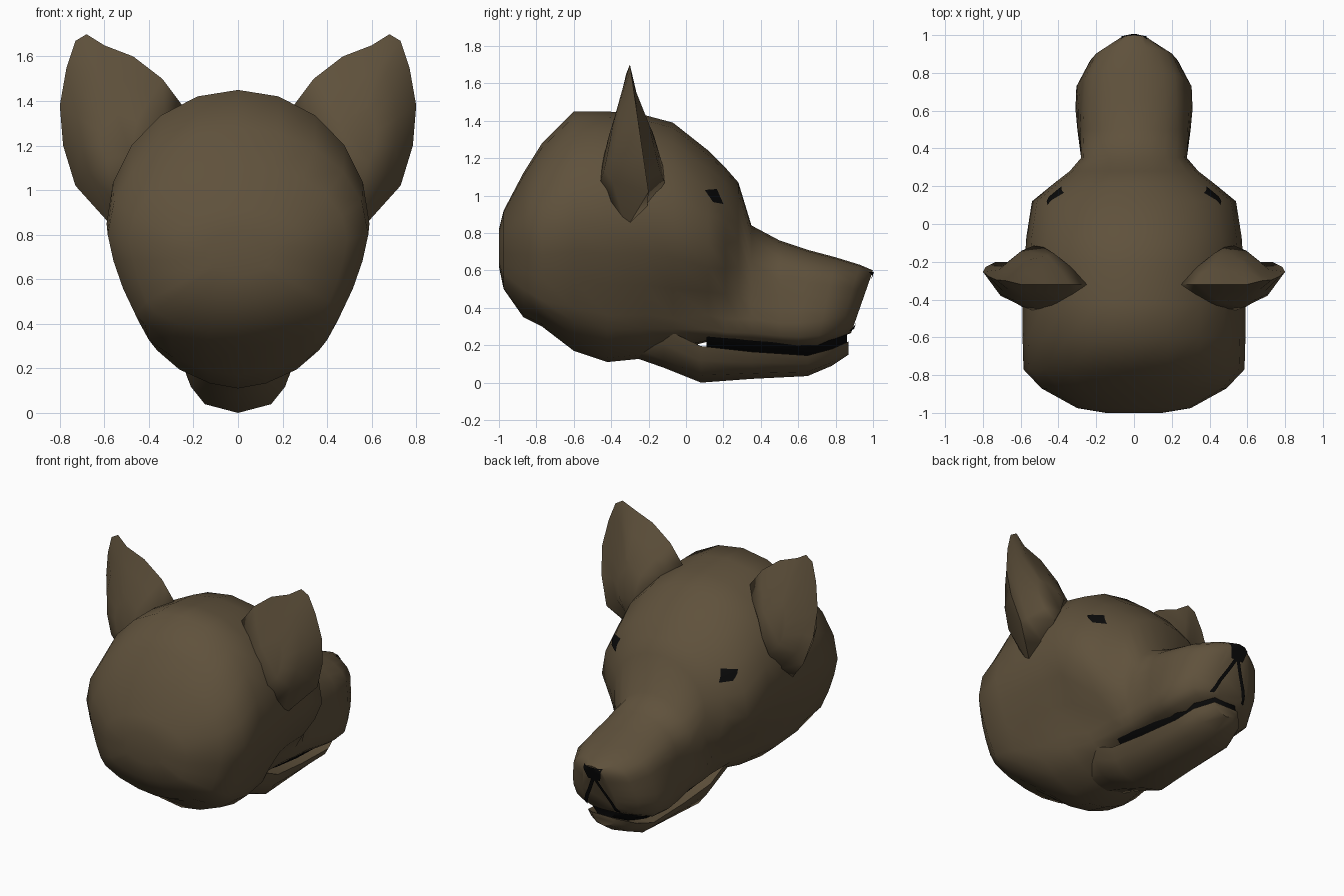
import bpy, bmesh, math
from mathutils import Vector
from mathutils.bvhtree import BVHTree

if "Cube" in bpy.data.objects:
    bpy.data.objects.remove(bpy.data.objects["Cube"])


def material(name, color):
    m = bpy.data.materials.new(name)
    m.diffuse_color = color
    m.use_nodes = True
    m.node_tree.nodes["Principled BSDF"].inputs["Base Color"].default_value = m.diffuse_color
    return m


FUR = material("fur", (0.115, 0.083, 0.045, 1))
DARK = material("dark", (0.003, 0.003, 0.003, 1))


def finish(name, bm, mat, angle=65, fix=True):
    if fix:
        bmesh.ops.recalc_face_normals(bm, faces=bm.faces)
    me = bpy.data.meshes.new(name)
    bm.to_mesh(me)
    me.materials.append(mat)
    for p in me.polygons:
        p.use_smooth = True
    me.set_sharp_from_angle(angle=math.radians(angle))
    ob = bpy.data.objects.new(name, me)
    bpy.context.collection.objects.link(ob)
    return ob


def loft(sections):
    """Bridge half sections (top to bottom), mirrored in x, and cap the ends."""
    bm = bmesh.new()
    rings = []
    for half in sections:
        pts = half + [(-x, y, z) for x, y, z in half[-2:0:-1]]
        rings.append([bm.verts.new(p) for p in pts])
    n = len(rings[0])
    for a, b in zip(rings, rings[1:]):
        for i in range(n):
            j = (i + 1) % n
            bm.faces.new((a[i], a[j], b[j], b[i]))
    bm.faces.new(rings[0])
    bm.faces.new(rings[-1])
    return bm


# Skull and muzzle: y, top, cheek width, cheek z, lip width, lip z, bottom
HEAD = [
    (-1.0, .82, .15, .72, .12, .66, .62),
    (-.975, .92, .30, .74, .26, .58, .50),
    (-.87, 1.12, .49, .78, .41, .50, .35),
    (-.77, 1.28, .585, .80, .46, .44, .30),
    (-.60, 1.45, .59, .85, .44, .40, .17),
    (-.42, 1.45, .59, .85, .40, .36, .11),
    (-.22, 1.43, .58, .85, .37, .36, .13),
    (-.07, 1.39, .57, .83, .30, .34, .17),
    (.12, 1.24, .54, .74, .28, .36, .22),
    (.21, 1.15, .43, .74, .28, .34, .215),
    (.28, 1.07, .34, .76, .28, .34, .21),
    (.35, .84, .28, .56, .28, .34, .205),
    (.50, .76, .285, .54, .30, .32, .195),
    (.65, .71, .28, .54, .31, .32, .185),
    (.80, .67, .27, .52, .305, .33, .19),
    (.93, .63, .21, .50, .24, .36, .235),
    (1.0, .60, .09, .50, .12, .36, .265),
]


def head_section(y, top, hw, zw, jw, zj, bot):
    pts = []
    for i in range(6):
        a = math.pi / 2 * i / 5
        pts.append((hw * math.sin(a), zw + (top - zw) * math.cos(a)))
    for t in (.33, .67):
        bulge = .12 * abs(hw - jw)
        pts.append((hw + (jw - hw) * t + bulge, zw + (zj - zw) * t))
    for i in range(5):
        a = math.pi / 2 * i / 4
        e = .6 if y > 0 else 1.2
        pts.append((jw * math.cos(a) ** e if i < 4 else 0,
                    zj + (bot - zj) * math.sin(a) ** e))
    lean = .35 * max(0, (y - .5) / .5)     # nose end slopes back toward the chin
    return [(x, y - lean * (top - z), z) for x, z in pts]


head_bm = loft([head_section(*s) for s in HEAD])
bmesh.ops.recalc_face_normals(head_bm, faces=head_bm.faces)
surface = BVHTree.FromBMesh(head_bm)
finish("head", head_bm, FUR)

# Lower jaw: y, top, half width, bottom
JAW = [
    (-.32, .25, .17, .15),
    (-.12, .29, .24, .08),
    (.08, .195, .24, .0),
    (.35, .165, .23, .02),
    (.65, .145, .215, .035),
    (.78, .18, .18, .09),
    (.87, .22, .09, .15),
]


def jaw_section(y, top, hw, bot):
    h = top - bot
    return [(0, y, top), (hw * .6, y, top), (hw, y, top), (hw * .88, y, bot + h * .6),
            (hw * .62, y, bot + h * .2), (0, y, bot)]


finish("lower_jaw", loft([jaw_section(*s) for s in JAW]), FUR, 50)

# Dark lining that shows in the gap between the lips
finish("mouth_gap", loft([jaw_section(y + (.03 if y < .1 else -.01), t + .06, w * .97, t - .02)
                          for y, t, w, b in JAW[2:]]), DARK, 50)

# Ears: rim outline in x, z with a back and front that swell toward the root
RIM = [(.25, 1.38), (.34, 1.50), (.47, 1.60), (.60, 1.65), (.68, 1.70), (.73, 1.67),
       (.77, 1.55), (.80, 1.38), (.785, 1.20), (.73, 1.02), (.55, .82), (.40, 1.08)]


def ear(side):
    bm = bmesh.new()

    def ring(scale, tip_y, swell):
        out = []
        for i, (x, z) in enumerate(RIM):
            x, z = .52 + (x - .52) * scale, 1.2 + (z - 1.2) * scale
            if swell:
                near = max(0, 1 - math.hypot(x - .45, z - 1.05) / .6)
                y = tip_y + swell * near
            else:
                y = -.32 if i < 4 or i > 9 else -.30 + .10 * (1.7 - z) / .68
            out.append(bm.verts.new((side * x, y, z)))
        return out
    rings = [ring(.35, -.33, -.15), ring(.7, -.335, -.09), ring(1, 0, 0),
             ring(.7, -.275, .09), ring(.35, -.27, .18)]
    n = len(RIM)
    for a, b in zip(rings, rings[1:]):
        for i in range(n):
            j = (i + 1) % n
            bm.faces.new((a[i], a[j], b[j], b[i]))
    bm.faces.new(rings[0])
    bm.faces.new(rings[-1])
    return bm


for side, label in ((-1, "left"), (1, "right")):
    finish(label + "_ear", ear(side), FUR, 75)


def decal(name, quads, direction, n=5):
    """Dark patches, each a small grid projected on the head along a direction."""
    d = Vector(direction)
    bm = bmesh.new()
    for quad in quads:
        a, b, c, e = map(Vector, quad)
        grid = {}
        for i in range(n + 1):
            for j in range(n + 1):
                p = a.lerp(b, i / n).lerp(e.lerp(c, i / n), j / n)
                hit = surface.ray_cast(p - d * 3, d)[0]
                if hit is not None:
                    grid[i, j] = bm.verts.new(hit - d * .008)
        for i in range(n):
            for j in range(n):
                keys = [(i, j), (i + 1, j), (i + 1, j + 1), (i, j + 1)]
                if all(k in grid for k in keys):
                    f = bm.faces.new([grid[k] for k in keys])
                    f.normal_update()
                    if f.normal.dot(d) > 0:
                        f.normal_flip()
    finish(name, bm, DARK, fix=False)


# Eyes, projected from each side
EYE = [(.10, 1.03), (.165, 1.035), (.20, .955), (.145, .965)]
for side, label in ((-1, "left"), (1, "right")):
    decal(label + "_eye", [[(0, y, z) for y, z in EYE]], (-side, 0, 0))

# Nose pad and the split lip below it, projected from the snout end
decal("nose", [[(x, 0, z) for x, z in ((-.07, .592), (.07, .592), (.045, .50), (-.045, .50))]],
      (0, -1, 0))
LIP = [(0, .52), (.045, .43), (.09, .35), (.12, .275)]
decal("lip_line", [[(s * (a[0] - .013), 0, a[1]), (s * (a[0] + .013), 0, a[1]),
                    (s * (b[0] + .013), 0, b[1]), (s * (b[0] - .013), 0, b[1])]
                   for s in (-1, 1) for a, b in zip(LIP, LIP[1:])], (0, -1, 0))
